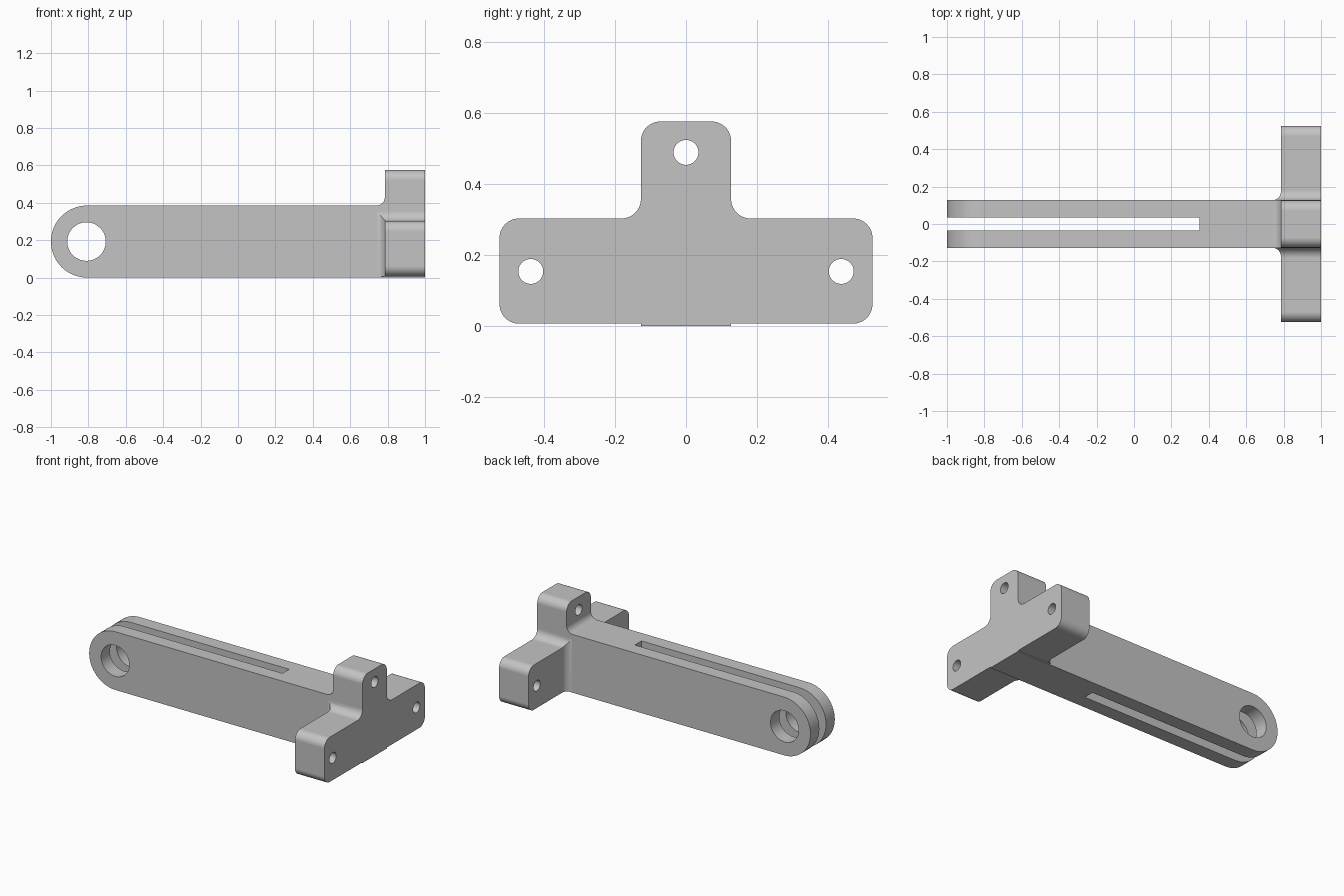
import bpy, bmesh, math
from mathutils import Vector

if "Cube" in bpy.data.objects:
    bpy.data.objects.remove(bpy.data.objects["Cube"], do_unlink=True)

grey = bpy.data.materials.new("plain grey")
grey.use_nodes = True
colour = (0.55, 0.55, 0.55, 1)
grey.diffuse_color = colour
grey.node_tree.nodes["Principled BSDF"].inputs["Base Color"].default_value = colour

ARM = 0.127      # half width of the arm and of the upright tab
FACE = 0.785     # where the mounting flange starts
AXES = {"X": lambda u, v, w: (w, u, v),
        "Y": lambda u, v, w: (u, w, v),
        "Z": lambda u, v, w: (u, v, w)}


def rounded(corners, steps=16):
    """Outline with square corners (u, v, radius) turned into arcs."""
    out = []
    for i, (u, v, r) in enumerate(corners):
        p = Vector((u, v))
        if r == 0:
            out.append(p)
            continue
        to_prev = (Vector(corners[i - 1][:2]) - p).normalized() * r
        to_next = (Vector(corners[(i + 1) % len(corners)][:2]) - p).normalized() * r
        for k in range(steps + 1):
            t = k / steps * math.pi / 2
            out.append(p + to_prev * (1 - math.sin(t)) + to_next * (1 - math.cos(t)))
    return out


def circle(u, v, r, n=48):
    return [Vector((u + r * math.cos(2 * math.pi * k / n),
                    v + r * math.sin(2 * math.pi * k / n))) for k in range(n)]


def prism(name, outline, axis, lo, hi):
    """Solid made by extruding an outline along one axis."""
    bm = bmesh.new()
    place = AXES[axis]
    ends = [[bm.verts.new(place(p.x, p.y, w)) for p in outline] for w in (lo, hi)]
    bm.faces.new(ends[0])
    bm.faces.new(ends[1])
    for i in range(len(outline)):
        bm.faces.new((ends[0][i - 1], ends[0][i], ends[1][i], ends[1][i - 1]))
    bmesh.ops.recalc_face_normals(bm, faces=bm.faces)
    mesh = bpy.data.meshes.new(name)
    bm.to_mesh(mesh)
    bm.free()
    mesh.materials.append(grey)
    obj = bpy.data.objects.new(name, mesh)
    bpy.context.collection.objects.link(obj)
    return obj


def combine(body, tool, operation):
    mod = body.modifiers.new(operation.lower(), "BOOLEAN")
    mod.operation, mod.solver, mod.object = operation, "EXACT", tool
    bpy.context.view_layer.objects.active = body
    bpy.ops.object.modifier_apply(modifier=mod.name)
    bpy.data.objects.remove(tool, do_unlink=True)


# Flange outline seen along the arm: wide base, upright tab, shallow foot
half = [(ARM, -0.1, 0), (ARM, 0.006, 0), (0.525, 0.006, 0.055),
        (0.525, 0.302, 0.055), (ARM, 0.302, 0.055), (ARM, 0.575, 0.055)]
flange = half + [(-y, z, r) for y, z, r in reversed(half)]
bracket = prism("hinge_bracket", rounded(flange), "X", -1.1, 1)

# Side outline: round arm end, fillet up to the tab
side = [(-1, 0, 0.1924), (-1, 0.385, 0.1924), (FACE, 0.385, 0.045),
        (FACE, 0.7, 0), (1.1, 0.7, 0), (1.1, 0, 0)]
combine(bracket, prism("side_outline", rounded(side), "Y", -1, 1), "INTERSECT")

# Plan outline: narrow arm, fillets out to the flange
plan_half = [(-1.2, ARM, 0), (FACE, ARM, 0.045), (FACE, 0.7, 0), (1.2, 0.7, 0)]
plan = plan_half + [(x, -y, r) for x, y, r in reversed(plan_half)]
combine(bracket, prism("plan_outline", rounded(plan), "Z", -0.3, 1), "INTERSECT")

# Slot splitting the arm into two prongs
slot = rounded([(-1.2, -0.035, 0), (0.35, -0.035, 0), (0.35, 0.035, 0), (-1.2, 0.035, 0)])
combine(bracket, prism("slot", slot, "Z", -0.3, 1), "DIFFERENCE")

# Pivot hole and three mounting holes
combine(bracket, prism("pivot_hole", circle(-0.81, 0.1925, 0.103), "Y", -1, 1), "DIFFERENCE")
for y, z in ((-0.437, 0.153), (0.437, 0.153), (0, 0.488)):
    combine(bracket, prism("bolt_hole", circle(y, z, 0.035), "X", 0.5, 1.2), "DIFFERENCE")

# Smooth rounds, flat faces kept flat
bpy.ops.object.select_all(action="DESELECT")
bracket.select_set(True)
bpy.context.view_layer.objects.active = bracket
bpy.ops.object.shade_smooth_by_angle(angle=math.radians(30))
weighted = bracket.modifiers.new("flat_normals", "WEIGHTED_NORMAL")
weighted.keep_sharp = True
